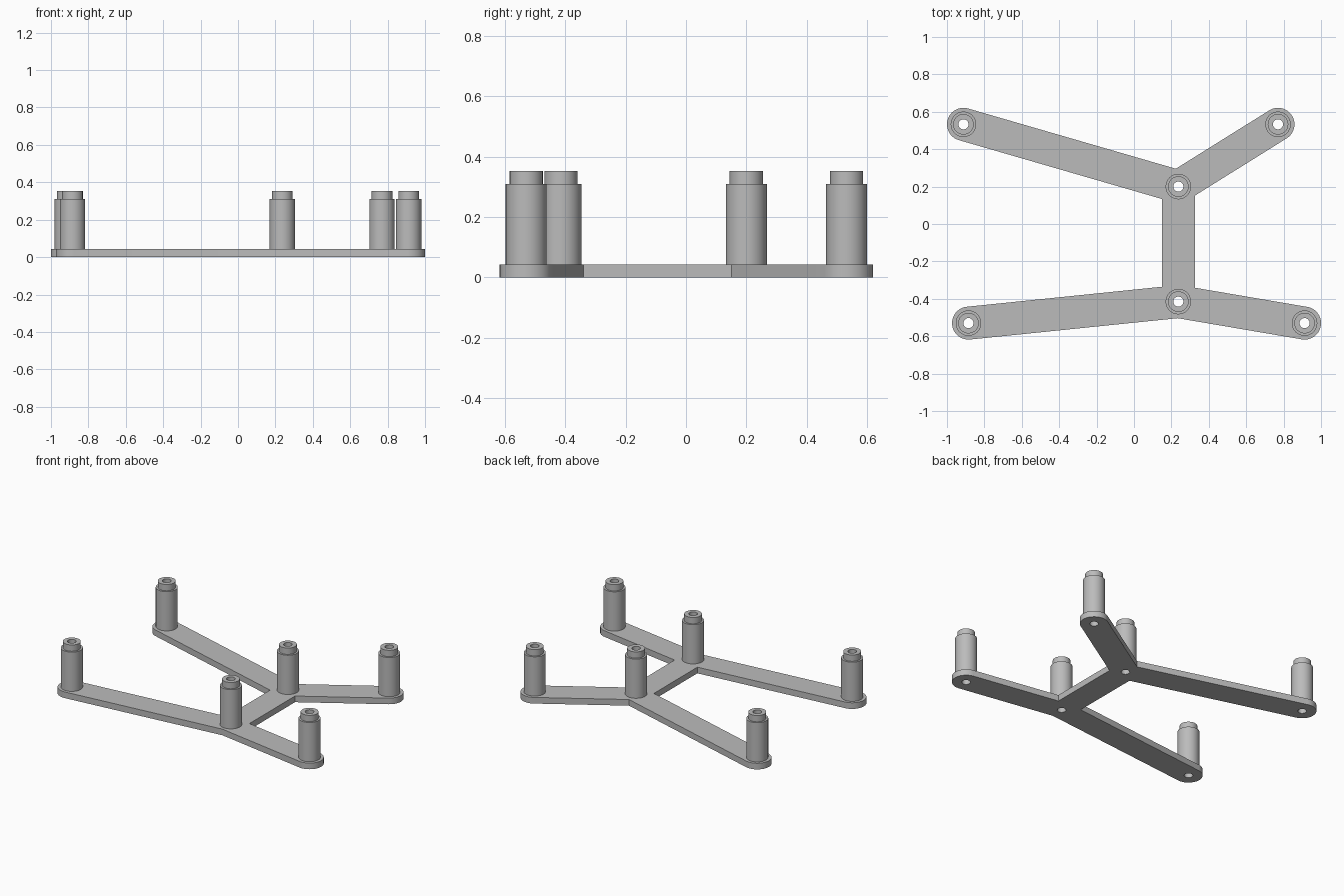
import bpy, bmesh, math
from mathutils import Vector

cube = bpy.data.objects.get("Cube")
if cube:
    bpy.data.objects.remove(cube)

# Dimensions
HALF_WIDTH, PLATE_TOP = 0.088, 0.042
POST_R, POST_TOP = 0.068, 0.31
COLLAR_R, COLLAR_TOP = 0.055, 0.353
BORE_R, SIDES, ARC_STEPS = 0.027, 48, 24

# Post centres
NODES = {
    "back_right": (-0.912, 0.533), "back_left": (0.77, 0.533),
    "back_hub": (0.237, 0.2), "front_hub": (0.237, -0.415),
    "front_right": (-0.885, -0.53), "front_left": (0.912, -0.53),
}
# Walk round the frame, keeping the outline on the left hand
TOUR = ["back_right", "back_hub", "back_left", "back_hub", "front_hub",
        "front_left", "front_hub", "front_right", "front_hub", "back_hub"]

grey = bpy.data.materials.new("Grey plastic")
grey.use_nodes = True
grey.diffuse_color = (0.5, 0.5, 0.5, 1)
grey.node_tree.nodes["Principled BSDF"].inputs["Base Color"].default_value = (0.5, 0.5, 0.5, 1)


def finish(bm, name):
    bmesh.ops.recalc_face_normals(bm, faces=bm.faces)
    mesh = bpy.data.meshes.new(name)
    bm.to_mesh(mesh)
    bm.free()
    mesh.materials.append(grey)
    obj = bpy.data.objects.new(name, mesh)
    bpy.context.collection.objects.link(obj)
    bpy.ops.object.select_all(action='DESELECT')
    obj.select_set(True)
    bpy.context.view_layer.objects.active = obj
    bpy.ops.object.shade_smooth_by_angle(angle=math.radians(30))
    return obj


def left_of(d):
    return Vector((-d.y, d.x))


def frame_outline():
    """Rounded caps at the arm ends, mitred corners at the hubs."""
    points = []
    for i, key in enumerate(TOUR):
        before, after = TOUR[i - 1], TOUR[(i + 1) % len(TOUR)]
        p = Vector(NODES[key])
        d_in = (p - Vector(NODES[before])).normalized()
        n_in = left_of(d_in)
        if before == after:
            for s in range(ARC_STEPS + 1):
                t = math.pi * s / ARC_STEPS
                points.append(p + HALF_WIDTH * (math.cos(t) * n_in + math.sin(t) * d_in))
        else:
            n_out = left_of((Vector(NODES[after]) - p).normalized())
            points.append(p + (n_in + n_out) * HALF_WIDTH / (1 + n_in.dot(n_out)))
    return points


def circle(centre, radius):
    return [Vector(centre) + radius * Vector((math.cos(a), math.sin(a)))
            for a in (math.tau * i / SIDES for i in range(SIDES))]


# Flat frame plate with a bore under each post
bm = bmesh.new()
edges = []
for loop in [frame_outline()] + [circle(c, BORE_R) for c in NODES.values()]:
    verts = [bm.verts.new((p.x, p.y, 0)) for p in loop]
    edges += [bm.edges.new((verts[i - 1], verts[i])) for i in range(len(verts))]
bmesh.ops.triangle_fill(bm, edges=edges, use_beauty=True)
grown = bmesh.ops.extrude_face_region(bm, geom=bm.faces[:], use_keep_orig=True)
bmesh.ops.translate(bm, vec=(0, 0, PLATE_TOP),
                    verts=[g for g in grown["geom"] if isinstance(g, bmesh.types.BMVert)])
finish(bm, "frame_plate")

# Stepped hollow posts, each a revolved closed profile
PROFILE = [(BORE_R, PLATE_TOP), (POST_R, PLATE_TOP), (POST_R, POST_TOP),
           (COLLAR_R, POST_TOP), (COLLAR_R, COLLAR_TOP), (BORE_R, COLLAR_TOP)]
for key, centre in NODES.items():
    bm = bmesh.new()
    rings = [[bm.verts.new((p.x, p.y, z)) for p in circle((0, 0), r)] for r, z in PROFILE]
    for k in range(len(rings)):
        a, b = rings[k - 1], rings[k]
        for i in range(SIDES):
            bm.faces.new((a[i - 1], a[i], b[i], b[i - 1]))
    post = finish(bm, key + "_post")
    post.location = (*centre, 0)
